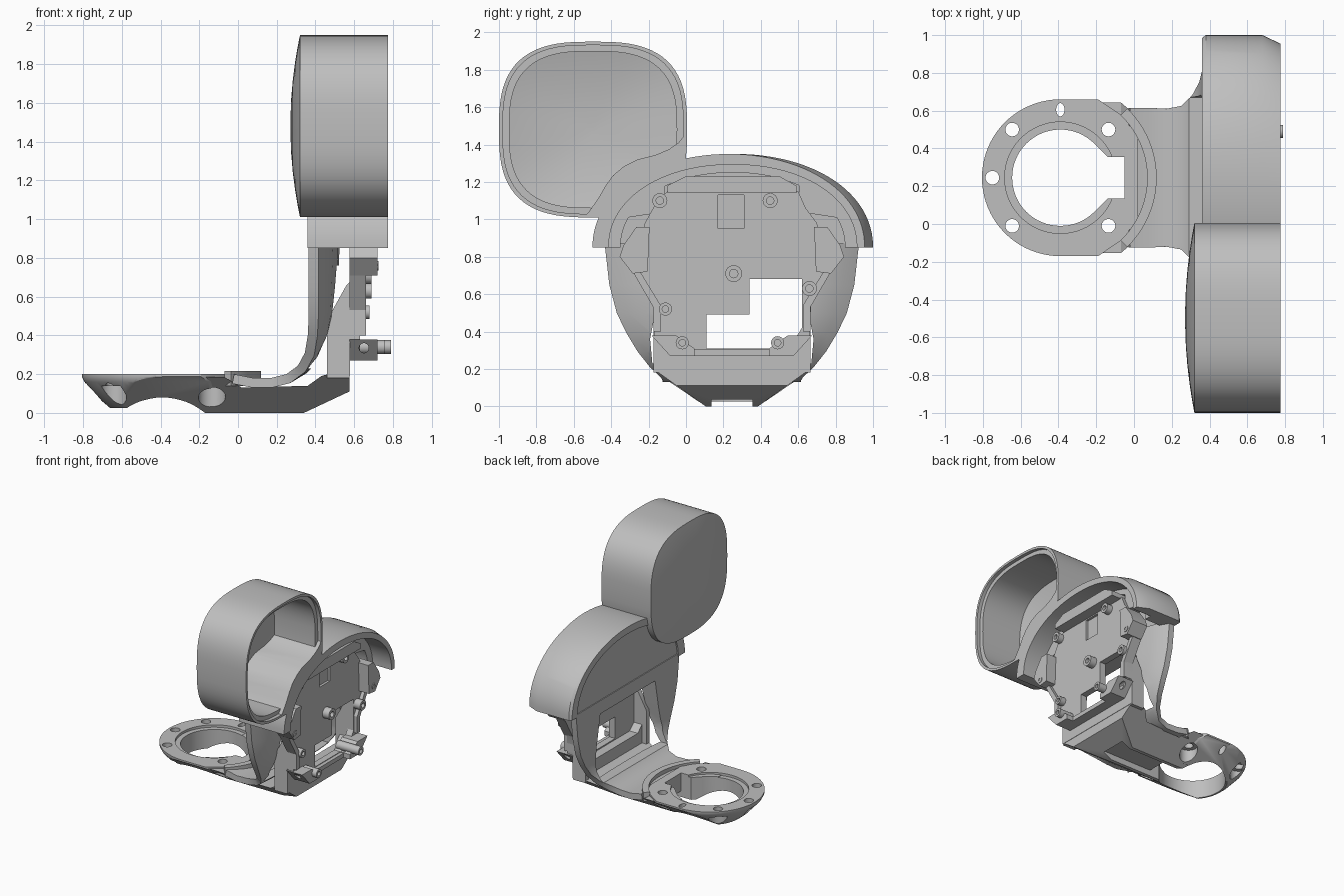
import bpy, bmesh, math
from mathutils import Vector

cube = bpy.data.objects.get("Cube")
if cube:
    bpy.data.objects.remove(cube, do_unlink=True)

mat = bpy.data.materials.new("plain_grey")
mat.use_nodes = True
GREY = (0.52, 0.52, 0.52, 1)
mat.diffuse_color = GREY
mat.node_tree.nodes["Principled BSDF"].inputs["Base Color"].default_value = GREY

MID = 0.245  # symmetry plane of the bracket
RING = -0.39  # centre of the mounting ring
parts = []


def loft(name, rings):
    """Skin a list of equal-length point rings and cap both ends."""
    bm = bmesh.new()
    rows = [[bm.verts.new(p) for p in r] for r in rings]
    n = len(rows[0])
    for a, b in zip(rows, rows[1:]):
        for i in range(n):
            bm.faces.new((a[i], a[(i + 1) % n], b[(i + 1) % n], b[i]))
    bm.faces.new(rows[0][::-1])
    bm.faces.new(rows[-1])
    bmesh.ops.recalc_face_normals(bm, faces=bm.faces)
    mesh = bpy.data.meshes.new(name)
    bm.to_mesh(mesh)
    bm.free()
    mesh.materials.append(mat)
    ob = bpy.data.objects.new(name, mesh)
    bpy.context.collection.objects.link(ob)
    parts.append(ob)
    return ob


def prism(name, pts, axis, a, b):
    def put(p, t):
        return {"x": (t, p[0], p[1]), "y": (p[0], t, p[1]), "z": (p[0], p[1], t)}[axis]
    return loft(name, [[put(p, t) for p in pts] for t in (a, b)])


def circle(u, v, r, n=32):
    return [(u + r * math.cos(math.tau * i / n), v + r * math.sin(math.tau * i / n)) for i in range(n)]


def rect(u0, u1, v0, v1):
    return [(u0, v0), (u1, v0), (u1, v1), (u0, v1)]


def boolean(ob, tool, op="DIFFERENCE"):
    m = ob.modifiers.new(op.title(), "BOOLEAN")
    m.operation, m.object, m.solver = op, tool, "EXACT"
    bpy.context.view_layer.objects.active = ob
    bpy.ops.object.modifier_apply(modifier=m.name)
    parts.remove(tool)
    bpy.data.objects.remove(tool, do_unlink=True)


def cup_ring(s, x, n=72):
    """Rounded square section of the cup."""
    pts = []
    for i in range(n):
        c, d = math.cos(math.tau * i / n), math.sin(math.tau * i / n)
        pts.append((x, -0.497 + 0.503 * s * math.copysign(abs(c) ** 0.7, c),
                    1.48 + 0.47 * s * math.copysign(abs(d) ** 0.7, d)))
    return pts


def dome(scale, x):
    """Shallow domed end made of shrinking cup sections."""
    return [cup_ring(scale * s, x - 0.05 * (1 - s * s)) for s in (0.05, 0.3, 0.5, 0.7, 0.85, 0.95, 1)]


def hood_arc(s, trim=0.0, n=48):
    """Arch outline; trim pulls in the rear half."""
    pts = []
    for i in range(n + 1):
        c, d = math.cos(math.pi * i / n), math.sin(math.pi * i / n)
        k = s - trim * max(0, c)
        pts.append((0.25 + 0.75 * k * math.copysign(abs(c) ** 0.95, c), 0.85 + 0.5 * k * d ** 0.95))
    return pts


# Cup: domed closed end, open stepped rim, S-shaped inner wall over the hood
cup = loft("cup", dome(1, 0.32) + [cup_ring(1, 0.775)])
cavity = loft("cavity", dome(0.89, 0.37) + [cup_ring(0.89, 0.745), cup_ring(0.96, 0.745), cup_ring(0.96, 0.82)])
s_curve = [(0.1, 1.5), (0.0, 1.46), (-0.04, 1.41), (-0.09, 1.375), (-0.16, 1.345), (-0.26, 1.32), (-0.33, 1.285),
           (-0.39, 1.235), (-0.43, 1.18), (-0.47, 1.11), (-0.52, 1.04), (-0.58, 0.98), (0.1, 0.95)]
boolean(cavity, prism("cavity_limit", s_curve, "x", 0.25, 0.9))
boolean(cup, cavity)
boolean(cup, prism("hood_space", hood_arc(0.99), "x", 0.4, 0.9))

# Hood: arched band with a tapered rear lip, and its recessed wall
rings = []
for x, trim in ((0.36, 0.02), (0.38, 0), (0.68, 0), (0.775, 0.06)):
    rings.append([(x, y, z) for y, z in hood_arc(1, trim) + hood_arc(0.885)[::-1]])
loft("hood", rings)
prism("hood_wall", hood_arc(0.93), "x", 0.372, 0.45)
prism("hood_inner_lip", hood_arc(0.9) + hood_arc(0.8)[::-1], "x", 0.43, 0.6)

# Curved shell: flat tongue sweeping up into two wings that thicken inwards
stations = [(-0.02, 0.20, 0.37, 0), (0.08, 0.18, 0.37, 0), (0.17, 0.18, 0.365, 0), (0.25, 0.20, 0.38, 0),
            (0.31, 0.245, 0.44, 0.01), (0.345, 0.31, 0.505, 0.04), (0.36, 0.4, 0.565, 0.07),
            (0.365, 0.5, 0.615, 0.09), (0.365, 0.65, 0.655, 0.1), (0.365, 0.87, 0.68, 0.11)]
fractions = [-1, -0.9, -0.75, -0.5, 0, 0.5, 0.75, 0.9, 1]
rings = []
for i, (x, z, hw, extra) in enumerate(stations):
    p, q = stations[max(i - 1, 0)], stations[min(i + 1, len(stations) - 1)]
    t = Vector((q[0] - p[0], 0, q[1] - p[1])).normalized()
    back = Vector((t.z, 0, -t.x))
    outer = [Vector((x, MID + hw * f, z)) for f in fractions]
    inner = [v + back * (0.05 + extra * (1 - f ** 4)) for v, f in zip(outer, fractions)]
    rings.append(outer + inner[::-1])
shell = loft("curved_shell", rings)
half = [(0.0, 0.23), (0.425, 0.23), (0.437, 0.36), (0.4, 0.55), (0.36, 0.76), (0.0, 0.76)]
window = [(MID + u, v) for u, v in half] + [(MID - u, v) for u, v in half[1:-1][::-1]]
boolean(shell, prism("shell_window", window, "x", 0.2, 0.6))
# Raised curved lip around the ring seat
arc = [(a * math.pi / 180) for a in range(-46, 47, 4)]
prism("seat_lip", [(RING + 0.51 * math.cos(a), MID + 0.51 * math.sin(a)) for a in arc]
      + [(RING + 0.46 * math.cos(a), MID + 0.46 * math.sin(a)) for a in arc[::-1]], "z", 0.14, 0.215)

# Base beam: tapered section trimmed by a side profile
taper = [(MID - 0.14, 0), (MID + 0.14, 0), (MID + 0.42, 0.2), (MID - 0.42, 0.2)]
beam = prism("base_beam", taper, "x", -0.4, 0.575)
profile = [(-0.3, -0.1), (-0.3, 0.185), (-0.07, 0.185), (0.02, 0.13), (0.36, 0.14), (0.43, 0.19),
           (0.5, 0.21), (0.7, 0.21), (0.7, 0.169), (0.34, 0), (0.3, -0.1)]
boolean(beam, prism("beam_profile", profile, "y", -1, 1), "INTERSECT")
boolean(beam, prism("beam_pocket", rect(-0.12, 0.42, MID - 0.11, MID + 0.11), "z", -0.1, 0.05))

# Mounting ring: rounded bowl with sloped flanks, flat top and squared inner end
outline = [(0.415 * math.cos(a), 0.415 * math.sin(a)) for a in [math.pi * (0.5 + i / 40) for i in range(41)]]
outline += [(0.2, -0.415), (0.34, -0.32), (0.41, -0.2), (0.41, 0.2), (0.34, 0.32), (0.2, 0.415)]
ring = loft("mounting_ring", [[(RING + u * s, MID + v * s, z) for u, v in outline]
                              for s, z in ((0.65, 0.025), (0.75, 0.06), (0.97, 0.16), (1, 0.185), (1, 0.2))])
flank = [(MID - 0.14, 0), (MID + 0.14, 0), (MID + 0.42, 0.19), (MID + 0.42, 0.3), (MID - 0.42, 0.3), (MID - 0.42, 0.19)]
boolean(ring, prism("ring_flanks", flank, "x", -1, 1), "INTERSECT")
slot = [(0, -0.17), (0.19, -0.17), (0.25, -0.11), (0.34, -0.11), (0.34, 0.11), (0.25, 0.11), (0.19, 0.17), (0, 0.17)]
for body in (ring, beam):
    boolean(body, prism("bore", circle(RING, MID, 0.255, 64), "z", -0.1, 0.4))
    boolean(body, prism("key_slot", [(RING + u, MID + v) for u, v in slot], "z", -0.1, 0.4))
    boolean(body, prism("under_arch", circle(-0.39, -0.22, 0.3, 64), "y", -1, 1))
    # Bolt holes with clearance recesses from below
    for u in (-0.255, 0.255):
        for v in (-0.255, 0.255):
            boolean(body, prism("bolt_recess", circle(RING + u, MID + v, 0.07), "z", -0.1, 0.14))
            boolean(body, prism("bolt_hole", circle(RING + u, MID + v, 0.036), "z", 0.1, 0.4))
boolean(ring, prism("top_step", circle(RING, MID, 0.295, 64), "z", 0.18, 0.3))
boolean(ring, prism("end_hole", circle(RING - 0.36, MID, 0.036), "z", -0.1, 0.4))
boolean(ring, prism("oval_hole", [(RING + u, MID + 0.36 + 1.6 * v) for u, v in circle(0, 0, 0.022)], "z", -0.1, 0.4))

# Stand: lower wall and side cheeks
prism("stand_wall", [(-0.175, 0.19), (0.665, 0.19), (0.665, 0.39), (0.57, 0.3), (-0.08, 0.3), (-0.175, 0.39)],
      "x", 0.5, 0.578)
for side in (-1, 1):
    prism("stand_cheek", [(0.46, 0.18), (0.575, 0.18), (0.58, 0.68), (0.56, 0.66), (0.46, 0.48)], "y",
          MID + side * 0.42, MID + side * 0.38)

# Backing plate with a stepped window
plate = prism("backing_plate", [(-0.17, 0.38), (-0.07, 0.27), (0.56, 0.27), (0.66, 0.38), (0.67, 0.56),
                                (0.76, 0.72), (0.7, 0.98), (0.64, 1.06), (0.6, 1.15), (-0.1, 1.15),
                                (-0.17, 1.07), (-0.22, 0.98), (-0.28, 0.72), (-0.17, 0.54)], "x", 0.575, 0.63)
boolean(plate, prism("plate_window", [(0.11, 0.31), (0.55, 0.31), (0.62, 0.42), (0.62, 0.68), (0.34, 0.68),
                                      (0.34, 0.49), (0.11, 0.49)], "x", 0.4, 0.8))
boolean(plate, prism("plate_recess", rect(0.17, 0.31, 0.95, 1.13), "x", 0.61, 0.8))

# Raised edge ribs and mounting ears, mirrored about the middle
prism("top_bar", [(-0.1, 1.14), (0.59, 1.14), (0.59, 1.18), (0.5, 1.23), (0, 1.23), (-0.1, 1.18)], "x", 0.575, 0.72)
prism("bottom_bar", rect(0.0, 0.49, 0.27, 0.305), "x", 0.575, 0.66)
for s in (-1, 1):
    ear = [(0.45, 0.72), (0.53, 0.71), (0.6, 0.8), (0.58, 0.86), (0.51, 0.96), (0.44, 0.96)]
    prism("ear", [(MID + s * u, v) for u, v in ear], "x", 0.575, 0.72)
    rib = [(0.53, 0.72), (0.42, 0.53), (0.42, 0.4), (0.38, 0.4), (0.38, 0.54), (0.49, 0.72)]
    prism("edge_rib", [(MID + s * u, v) for u, v in rib], "x", 0.575, 0.66)
    foot = [(0.43, 0.38), (0.33, 0.27), (0.2, 0.27), (0.2, 0.31), (0.3, 0.38)]
    block = prism("corner_block", [(MID + s * u, v) for u, v in foot], "x", 0.575, 0.72)
    boolean(block, prism("block_hole", circle(0.65, 0.335, 0.025), "y", -1, 1))
    shoulder = [(0.36, 1.04), (0.62, 1.0), (0.6, 1.08), (0.5, 1.16), (0.36, 1.22)]
    prism("shoulder_flange", [(MID + s * u, v) for u, v in shoulder], "x", 0.5, 0.6)

# Screw bosses with bored centres
for y, z, r, top in ((-0.14, 1.1, 0.04, 0.68), (0.45, 1.1, 0.04, 0.68), (0.255, 0.71, 0.045, 0.69),
                     (-0.28, 0.76, 0.025, 0.725), (0.76, 0.76, 0.025, 0.725), (0.66, 0.63, 0.04, 0.69),
                     (-0.11, 0.52, 0.035, 0.68), (-0.02, 0.34, 0.035, 0.76), (0.49, 0.34, 0.035, 0.79)):
    boss = prism("screw_boss", circle(y, z, r, 24), "x", 0.58, top)
    boolean(boss, prism("boss_bore", circle(y, z, r * 0.5, 16), "x", top - 0.03, top + 0.1))

# Smooth curved faces, keep hard edges
bpy.ops.object.select_all(action="DESELECT")
for ob in parts:
    ob.select_set(True)
bpy.context.view_layer.objects.active = parts[0]
bpy.ops.object.shade_smooth_by_angle(angle=math.radians(30))
